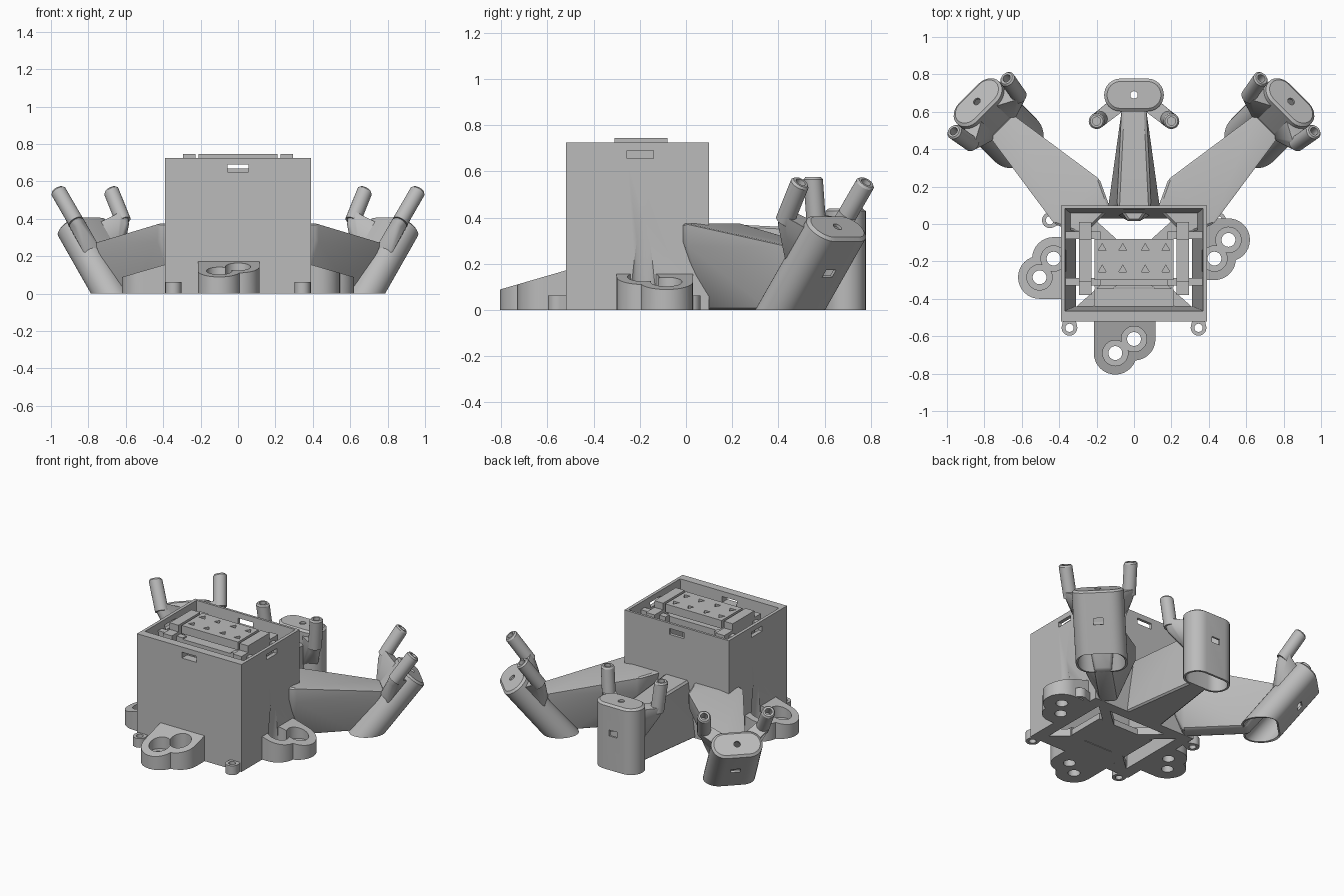
import bpy, bmesh, math
from mathutils import Matrix, Vector

if "Cube" in bpy.data.objects:
    bpy.data.objects.remove(bpy.data.objects["Cube"])

grey = bpy.data.materials.new("plain_grey")
grey.use_nodes = True
grey.diffuse_color = (0.5, 0.5, 0.5, 1)
grey.node_tree.nodes["Principled BSDF"].inputs["Base Color"].default_value = (0.5, 0.5, 0.5, 1)
parts = []


def add(name, bm, part=True):
    bmesh.ops.recalc_face_normals(bm, faces=bm.faces)
    me = bpy.data.meshes.new(name)
    bm.to_mesh(me)
    bm.free()
    me.materials.append(grey)
    ob = bpy.data.objects.new(name, me)
    bpy.context.collection.objects.link(ob)
    if part:
        parts.append(ob)
    else:
        ob.hide_render = True
    return ob


def hull_mesh(points, mat=Matrix()):
    bm = bmesh.new()
    for p in points:
        bm.verts.new(mat @ Vector(p))
    out = bmesh.ops.convex_hull(bm, input=bm.verts)
    loose = [v for v in out["geom_interior"] if isinstance(v, bmesh.types.BMVert)]
    bmesh.ops.delete(bm, geom=loose, context="VERTS")
    bmesh.ops.dissolve_limit(bm, angle_limit=0.01, verts=bm.verts, edges=bm.edges)
    return bm


def hull(name, points, mat=Matrix(), part=True):
    return add(name, hull_mesh(points, mat), part)


def box(name, lo, hi, part=True):
    return hull(name, [(x, y, z) for x in (lo[0], hi[0]) for y in (lo[1], hi[1])
                       for z in (lo[2], hi[2])], part=part)


def ring(x, y, z, r, n=32):
    return [(x + r * math.cos(math.tau * i / n), y + r * math.sin(math.tau * i / n), z)
            for i in range(n)]


def bake(ob):
    dg = bpy.context.evaluated_depsgraph_get()
    me = bpy.data.meshes.new_from_object(ob.evaluated_get(dg))
    ob.modifiers.clear()
    ob.data = me


def cut(obs, cutters):
    for ob in obs:
        for c in cutters:
            m = ob.modifiers.new("cut", "BOOLEAN")
            m.operation, m.solver, m.object = "DIFFERENCE", "EXACT", c
        bake(ob)
    for c in cutters:
        bpy.data.objects.remove(c)


def both(points):
    return [(s * x, y, z) for x, y, z in points for s in (-1, 1)]


def turn(angle):
    return Matrix.Translation((0, -0.185, 0)) @ Matrix.Rotation(math.radians(angle), 4, "Z")


# Open housing box with tapering inside walls, slots and bolt grooves
shell = box("main_box", (-0.39, -0.52, 0), (0.39, 0.10, 0.725))
inner = both([(0.37, -0.465, 0.74), (0.37, 0.085, 0.74), (0.31, -0.44, -0.01), (0.31, 0.03, -0.01)])
cutters = [hull("inner_cutter", inner, part=False),
           box("slot_y", (-0.055, -0.7, 0.65), (0.055, 0.3, 0.69), False),
           box("slot_x", (-0.6, -0.255, 0.655), (0.6, -0.14, 0.69), False)]
for s in (-1, 1):
    cutters.append(hull("groove_cutter", ring(s * 0.43, -0.185, 0.05, 0.07)
                        + ring(s * 0.43, -0.185, 0.4, 0.04), part=False))
cut([shell], cutters)

# Top tray with three-sided pockets
tray = box("top_tray", (-0.21, -0.30, 0.69), (0.21, -0.08, 0.745))
cut([tray], [hull("pocket", [(x + 0.025 * math.sin(a), y + 0.025 * math.cos(a), z)
                             for a in (0, 2.09, 4.19) for z in (0.71, 0.76)], part=False)
             for x in (-0.17, -0.06, 0.06, 0.17) for y in (-0.13, -0.245)])

# Tray supports and floor members
for s, side in ((1, "left"), (-1, "right")):
    for nm, x, y0, y1, z0, z1 in (("clamp", 0.26, -0.31, -0.08, 0.64, 0.745),
                                  ("rail", 0.26, -0.38, 0.01, 0.60, 0.70)):
        box(f"{side}_{nm}", (s * x - 0.033, y0, z0), (s * x + 0.033, y1, z1))
    for y in (-0.06, -0.31):
        lo, hi = sorted((s * 0.18, s * 0.37))
        box(f"{side}_tray_bracket", (lo, y - 0.02, 0.62), (hi, y + 0.02, 0.68))
    diag = Matrix.Translation((0, -0.205, 0)) @ Matrix.Rotation(s * math.radians(42), 4, "Z")
    hull(f"{side}_floor_brace", both([(0.4, y, z) for y in (-0.03, 0.03) for z in (0, 0.05)]), diag)
box("tray_crossbar", (-0.21, -0.33, 0.60), (0.21, -0.08, 0.67))
box("floor_plate", (-0.21, -0.34, 0), (0.21, -0.08, 0.04))
box("front_floor_plate", (-0.21, -0.45, 0), (0.21, -0.345, 0.06))


# Sloping two-lobed feet with stepped bolt holes
def foot(name, angle, far_x, wall):
    mat = turn(angle)

    def slope(p):
        return (p[0], p[1], 0.09 + (0.615 - p[1]) * 0.29)

    centres = ((far_x, 0.505), (0, 0.43))
    lobes, holes = [], []
    for i, (x, y) in enumerate(centres):
        base = ring(x, y, 0, 0.115) + [(x - 0.115, wall, 0), (x + 0.115, wall, 0)]
        base = [p for p in base if p[1] >= wall]
        lobes.append(hull(f"{name}_lobe_{i + 1}", base + [slope(p) for p in base], mat))
        holes.append(hull("bore", ring(x, y, -0.1, 0.037) + ring(x, y, 0.3, 0.037), mat, False))
        holes.append(hull("pocket", ring(x, y, 0.06, 0.068) + ring(x, y, 0.3, 0.068), mat, False))
    cut(lobes, holes)


foot("front_foot", 180, 0.1, 0.32)
foot("left_foot", -90, -0.1, 0.375)
foot("right_foot", 90, -0.1, 0.375)

# Small screw bosses
for s, side in ((1, "left"), (-1, "right")):
    for nm, x, y, wy in (("front", 0.345, -0.555, -0.51), ("back", 0.45, 0.02, 0.02)):
        pts = ring(s * x, y, 0, 0.042) + ring(s * x, y, 0.062, 0.042)
        wx = x if nm == "front" else 0.38
        pts += [(s * wx + dx, wy + dy, z) for dx in (-0.03, 0.03) for dy in (0, 0.01) for z in (0, 0.062)]
        boss = hull(f"{side}_{nm}_boss", pts)
        cut([boss], [hull("bore", ring(s * x, y, -0.1, 0.022) + ring(s * x, y, 0.2, 0.022), part=False)])


# Rounded pod with open base, and a fork of two posts
def pod(name, angle, reach, height, tilt):
    mat = turn(angle) @ Matrix.Translation((0, reach, height)) @ Matrix.Rotation(-math.radians(tilt), 4, "X")

    def oval(z, r):
        return ring(-0.072, 0, z, r) + ring(0.072, 0, z, r)

    bm = hull_mesh(oval(-0.9, 0.0875) + oval(-0.012, 0.0875) + oval(0, 0.072), mat)
    bmesh.ops.bisect_plane(bm, geom=bm.verts[:] + bm.edges[:] + bm.faces[:],
                           plane_co=(0, 0, 0), plane_no=(0, 0, -1), clear_outer=True)
    body = add(f"{name}_pod", bm)
    m = body.modifiers.new("thickness", "SOLIDIFY")
    m.thickness, m.offset = 0.014, -1
    bake(body)
    window = [(x, y, z) for x in (-0.03, 0.03) for y in (0.05, 0.12) for z in (-0.21, -0.17)]
    cut([body], [hull("cap_bore", ring(0, 0, -0.1, 0.02) + ring(0, 0, 0.1, 0.02), mat, False),
                 hull("window_cutter", window, mat, False)])
    # keep the slanted base level with the ground
    for v in body.data.vertices:
        v.co.z = max(v.co.z, 0)
    for s, side in ((1, "left"), (-1, "right")):
        x, y = s * 0.2, -0.14
        web = ring(x * 0.92, y * 0.92, -0.03, 0.042, 16) + ring(x * 0.85, y * 0.85, -0.10, 0.03, 16)
        web += [(s * wx, wy, wz) for wx, wy in ((0.05, -0.08), (0.13, -0.03)) for wz in (-0.25, -0.04)]
        hull(f"{name}_{side}_web", web, mat)
        post = hull(f"{name}_{side}_post", ring(x * 0.9, y * 0.9, -0.07, 0.042)
                    + ring(x, y, 0.125, 0.042) + ring(x, y, 0.135, 0.034), mat)
        cut([post], [hull("post_bore", ring(x, y, 0.07, 0.022) + ring(x, y, 0.2, 0.022), mat, False)])


# Faceted arms joining the pods to the box
def arm(name, angle, half):
    ob = hull(name, both(half), turn(angle))
    m = ob.modifiers.new("edges", "BEVEL")
    m.width, m.segments, m.limit_method = 0.012, 1, "ANGLE"
    bake(ob)
    for v in ob.data.vertices:
        v.co.z = max(v.co.z, 0)


wide = [(0.10, 0.28, 0.375), (0.17, 0.43, 0.375), (0.085, 1.01, 0.27), (0.17, 0.43, 0.28),
        (0.085, 0.97, 0.2), (0.05, 0.42, 0), (0.05, 0.82, 0), (0.09, 0.28, 0.33)]
slim = [(0.03, 0.20, 0.375), (0.09, 0.285, 0.375), (0.065, 0.80, 0.35),
        (0.14, 0.26, 0), (0.065, 0.80, 0), (0.03, 0.20, 0.33)]
for nm, angle, reach, height, tilt, half in (("centre", 0, 0.875, 0.44, 0, slim),
                                             ("left", -45, 1.188, 0.36, 38.8, wide),
                                             ("right", 45, 1.188, 0.36, 38.8, wide)):
    pod(nm, angle, reach, height, tilt)
    arm(f"{nm}_arm", angle, half)

# Smooth rounds, keep hard edges
bpy.ops.object.select_all(action="DESELECT")
for ob in parts:
    ob.select_set(True)
bpy.context.view_layer.objects.active = parts[0]
bpy.ops.object.shade_smooth_by_angle(angle=math.radians(30))
